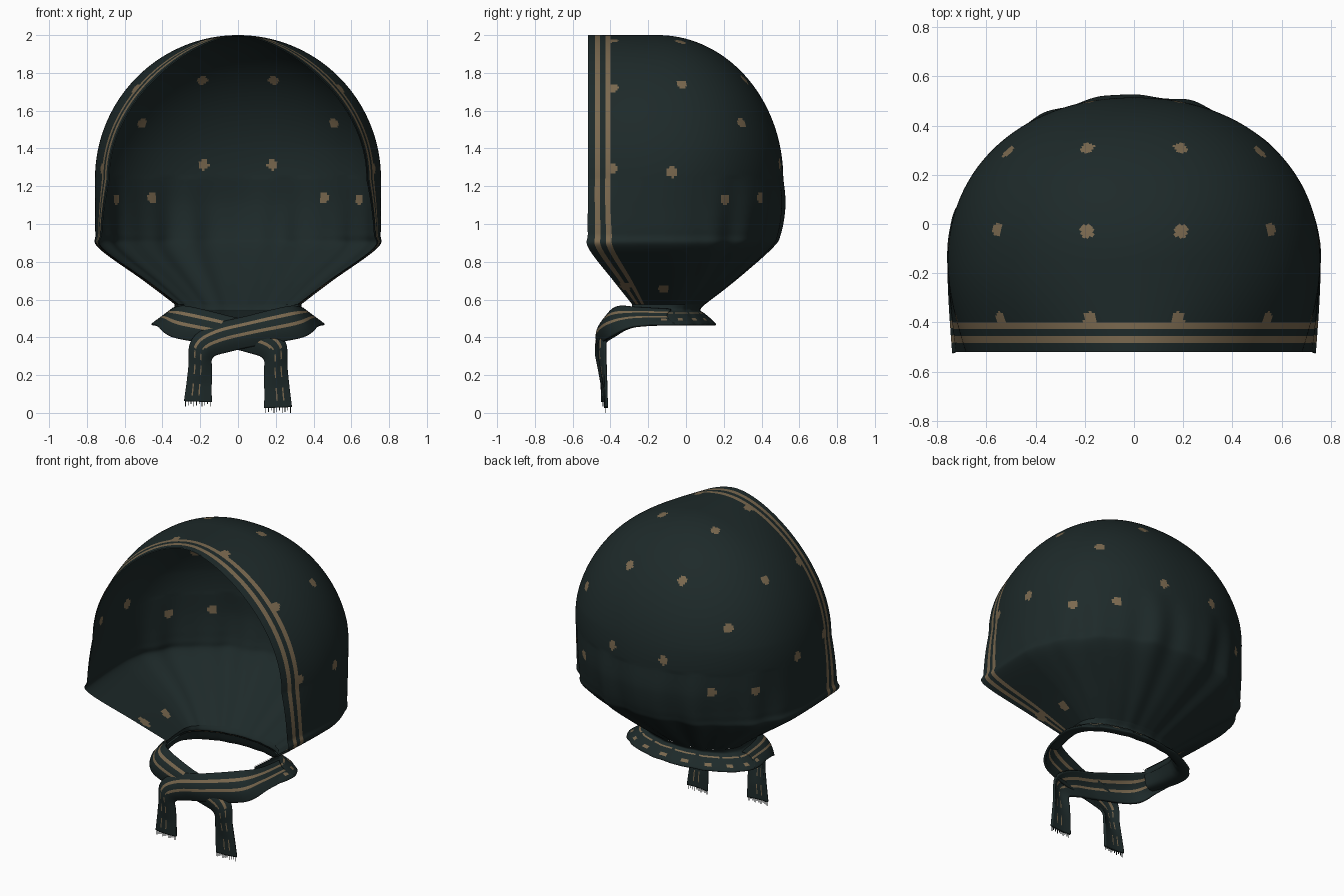
import bpy, bmesh, math
from mathutils import Vector

if "Cube" in bpy.data.objects:
    bpy.data.objects.remove(bpy.data.objects["Cube"])


def material(name, rgb):
    m = bpy.data.materials.new(name)
    m.diffuse_color = (*rgb, 1)
    m.use_nodes = True
    m.node_tree.nodes["Principled BSDF"].inputs["Base Color"].default_value = m.diffuse_color
    return m


CLOTH = material("dark green cloth", (0.0125, 0.0225, 0.0225))
TAN = material("tan print", (0.195, 0.140, 0.078))


def spline(keys, steps):
    """Catmull-Rom samples through a list of equal-length tuples."""
    out = []
    for i in range(len(keys) - 1):
        p0, p1, p2, p3 = keys[max(i - 1, 0)], keys[i], keys[i + 1], keys[min(i + 2, len(keys) - 1)]
        for s in range(steps):
            t = s / steps
            out.append(tuple(0.5 * (2 * b + (c - a) * t + (2 * a - 5 * b + 4 * c - d) * t * t
                                    + (3 * b - a - 3 * c + d) * t ** 3)
                             for a, b, c, d in zip(p0, p1, p2, p3)))
    return out + [keys[-1]]


def sheet(name, grid, rule, thickness=0):
    """Quad sheet from rows of points; rule(row, col, centre) is True for printed faces."""
    bm = bmesh.new()
    vs = [[bm.verts.new(p) for p in row] for row in grid]
    for r in range(len(grid) - 1):
        for c in range(len(grid[0]) - 1):
            f = bm.faces.new((vs[r][c], vs[r + 1][c], vs[r + 1][c + 1], vs[r][c + 1]))
            f.smooth = True
            f.material_index = int(rule(r, c, f.calc_center_median()))
    bmesh.ops.remove_doubles(bm, verts=bm.verts, dist=1e-4)
    me = bpy.data.meshes.new(name)
    bm.to_mesh(me)
    bm.free()
    me.materials.append(CLOTH)
    me.materials.append(TAN)
    ob = bpy.data.objects.new(name, me)
    bpy.context.collection.objects.link(ob)
    if thickness:
        mod = ob.modifiers.new("thickness", 'SOLIDIFY')
        mod.thickness = thickness
        mod.offset = 0
    return ob


FRONT, BACK = 40, 160   # columns on each straight side, and round the back


def section(z, w, wf, f, b, yc, fold=0.0):
    """U-shaped horizontal section, open towards the front."""
    side = []
    for i in range(FRONT):
        t = i / FRONT
        side.append((wf + (w - wf) * math.sin(t * math.pi / 2), f + (yc - f) * t, z))
    back = []
    e = 0.91 + 0.10 * min(1, max(0, (1.4 - z) / 0.4))   # rounder towards the neck
    for i in range(BACK + 1):
        a = math.pi * i / BACK
        c, s = math.cos(a), math.sin(a)
        k = 1 + fold * s * (math.cos(15 * a) + 0.6 * math.cos(24 * a + 1))
        back.append((math.copysign(abs(c) ** e, c) * w * k, yc + (b - yc) * abs(s) ** e * k, z))
    return side + back + [(-x, y, zz) for x, y, zz in reversed(side)]


# Hood: domed crown above, gathered to the neck below
lower = [(1.24, 0.757, 0.685, -0.52, 0.515, -0.15),
         (1.10, 0.757, 0.71, -0.52, 0.525, -0.15),
         (0.95, 0.755, 0.725, -0.52, 0.50, -0.13),
         (0.87, 0.735, 0.72, -0.515, 0.452, -0.11),
         (0.70, 0.50, 0.485, -0.385, 0.26, -0.08),
         (0.575, 0.335, 0.32, -0.285, 0.10, -0.09)]


def hood_rows(inset):
    """Rows of the hood surface, pulled in by inset for the lining."""
    rows = []
    for i in range(90):
        a = math.pi / 2 * i / 90
        s = math.sin(a)
        w = (0.757 - inset) * s
        rows.append(section(1.24 + (0.76 - inset) * math.cos(a), w, w * (0.905 - 0.32 * (1 - s)),
                            -0.52, -0.15 + (0.665 - inset) * s, -0.15))
    for z, w, wf, f, b, yc in spline(lower, 12):
        fold = 0.018 * min(1, max(0, (1.30 - z) / 0.4))
        rows.append(section(z, w - inset, wf - inset, f, b - inset, yc, fold))
    return rows


# Printed spots: points mirrored left and right, projected from the hood centre
CENTRE = Vector((0, -0.15, 1.2))
spots = [(0.19, 0.31, 1.765), (0.505, 0.29, 1.53), (0.56, -0.02, 1.745), (0.19, -0.03, 1.96),
         (0.185, 0.50, 1.315), (0.455, 0.385, 1.14), (0.64, 0.205, 1.13), (0.755, -0.075, 1.275),
         (0.18, -0.39, 1.98), (0.55, -0.39, 1.73), (0.72, -0.39, 1.29),
         (0.44, -0.12, 0.66), (0.42, -0.31, 0.71)]
rays = [(Vector((m * x, y, z)) - CENTRE).normalized() for x, y, z in spots for m in (1, -1)]


def spot_print(r, c, p):
    v = p - CENTRE
    for ray in rays:
        t = v.dot(ray)
        if t > 0:
            d = v - ray * t
            if p.z < 0.8:
                d.z *= 0.5
            if d.length_squared < 0.029 ** 2:
                return True
    return False


def hood_print(r, c, p):
    edge = min(c, 2 * FRONT + BACK - 1 - c)
    return edge in (4, 5, 6, 10, 11, 12) or spot_print(r, c, p)


sheet("hood", hood_rows(0), hood_print)
sheet("hood_lining", hood_rows(0.006), spot_print)

# Collar: flares out from the neck and folds back underneath
collar = [(0.575, 0.335, 0.32, -0.285, 0.10, -0.09),
          (0.545, 0.34, 0.325, -0.29, 0.075, -0.09),
          (0.525, 0.38, 0.345, -0.30, 0.10, -0.09),
          (0.468, 0.46, 0.40, -0.30, 0.16, -0.09),
          (0.472, 0.38, 0.34, -0.29, 0.10, -0.09),
          (0.54, 0.335, 0.32, -0.285, 0.07, -0.09)]
sheet("collar", [section(*k, fold=0.01) for k in spline(collar, 5)],
      lambda r, c, p: r == 9 and c % 23 > 2 or r == 12 and c % 19 > 12)

# Crossed ties: each goes from one side of the collar over to the opposite tail
tie = [((0.35, -0.08, 0.545), (0.45, -0.06, 0.47)),
       ((0.33, -0.25, 0.555), (0.42, -0.28, 0.455)),
       ((0.26, -0.36, 0.56), (0.34, -0.40, 0.40)),
       ((0.05, -0.42, 0.51), (0.11, -0.45, 0.36)),
       ((-0.14, -0.43, 0.46), (-0.05, -0.45, 0.325)),
       ((-0.245, -0.44, 0.38), (-0.135, -0.45, 0.295)),
       ((-0.26, -0.44, 0.24), (-0.14, -0.44, 0.22)),
       ((-0.285, -0.435, 0.062), (-0.14, -0.435, 0.057))]
ACROSS = 20


def tie_print(r, c, p):
    stripe = c in (4, 5, 10, 11)
    return stripe and (p.z > 0.34 or (r % 7 < 4 and c in (10, 5)))


def make_tie(name, mirror, back, drop):
    grid = []
    for k in spline([a + b for a, b in tie], 12):
        a, b = Vector(k[:3]), Vector(k[3:])
        row = []
        for i in range(ACROSS + 1):
            t = i / ACROSS
            p = a.lerp(b, t)
            bulge = 0.03 if p.z > 0.3 else 0.03 * max(0.25, (p.z - 0.1) / 0.2)
            p.y += back * min(1, max(0, -p.y - 0.25) / 0.15) - bulge * math.sin(math.pi * t)
            p.z -= drop * max(0, 1 - p.z / 0.35)
            row.append((p.x * mirror, p.y, p.z))
        grid.append(row)
    sheet(name, grid, tie_print, 0.014)


make_tie("front_tie", 1, 0.0, 0.0)
make_tie("rear_tie", -1, 0.015, 0.038)


# Fringe: thin threads hanging from each tail
def fringe(name, x0, x1, y, top, bottom):
    bm = bmesh.new()
    for i in range(10):
        x = x0 + (x1 - x0) * (i + 0.5) / 10
        made = bmesh.ops.create_cube(bm, size=1)["verts"]
        low = bottom + 0.006 * (i % 3)
        bmesh.ops.scale(bm, vec=(0.004, 0.004, top - low), verts=made)
        bmesh.ops.translate(bm, vec=(x, y, (top + low) / 2), verts=made)
    me = bpy.data.meshes.new(name)
    bm.to_mesh(me)
    bm.free()
    me.materials.append(CLOTH)
    bpy.context.collection.objects.link(bpy.data.objects.new(name, me))


fringe("left_fringe", -0.285, -0.14, -0.44, 0.065, 0.034)
fringe("right_fringe", 0.14, 0.285, -0.425, 0.032, 0.0)
